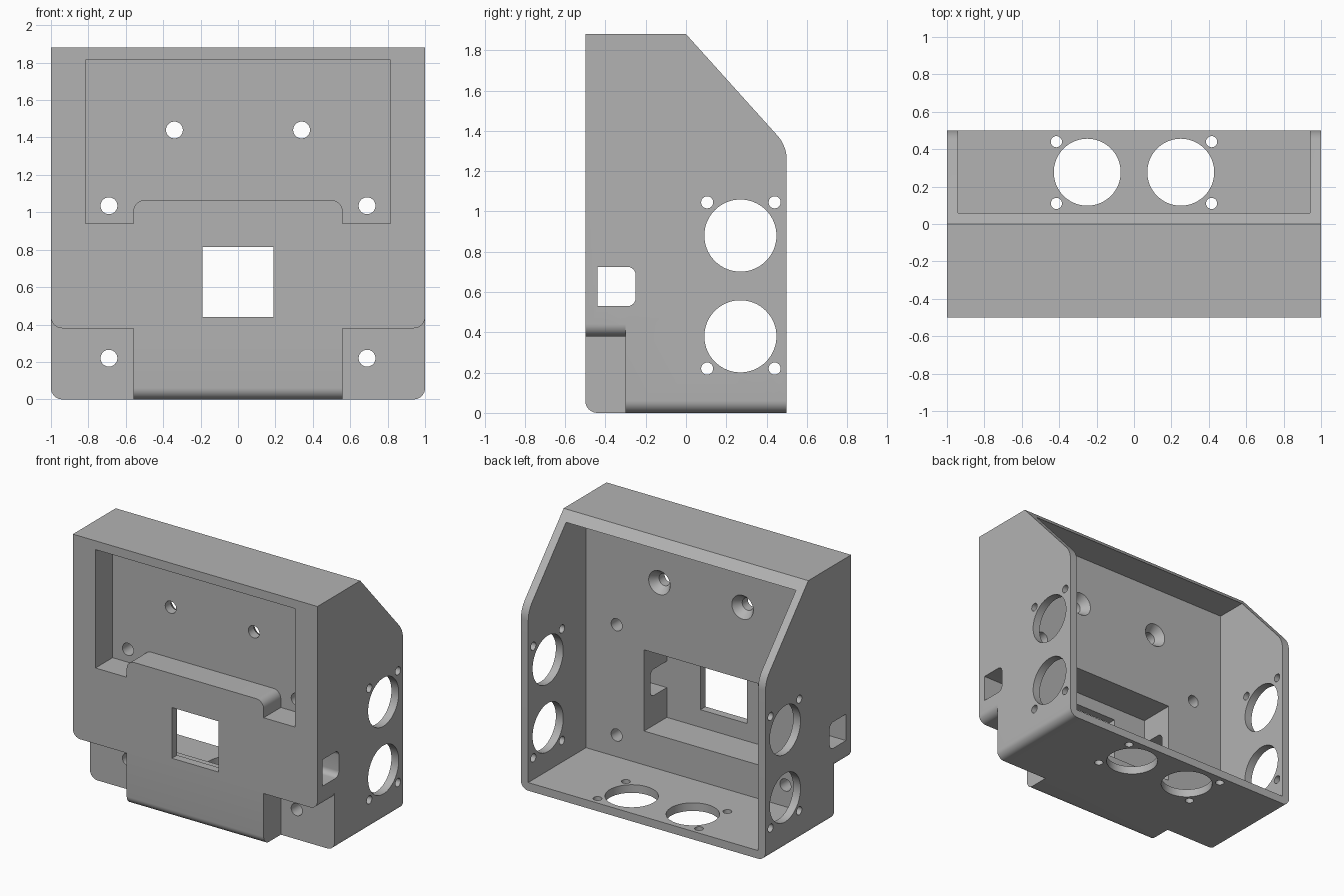
import bpy, bmesh, math
from mathutils import Vector

cube = bpy.data.objects.get("Cube")
if cube:
    bpy.data.objects.remove(cube, do_unlink=True)

grey = bpy.data.materials.new("plain_grey")
grey.use_nodes = True
COLOUR = (0.45, 0.45, 0.45, 1)
grey.diffuse_color = COLOUR
grey.node_tree.nodes["Principled BSDF"].inputs["Base Color"].default_value = COLOUR

PLACE = {"x": lambda a, b, t: (t, a, b),
         "y": lambda a, b, t: (a, t, b),
         "z": lambda a, b, t: (a, b, t)}


def outline(corners, steps=8):
    """Corners are (a, b) or (a, b, tangent length) for a rounded corner."""
    result = []
    for i, corner in enumerate(corners):
        p = Vector(corner[:2])
        if len(corner) == 2:
            result.append(p)
            continue
        u = (Vector(corners[i - 1][:2]) - p).normalized()
        v = (Vector(corners[(i + 1) % len(corners)][:2]) - p).normalized()
        w = math.sin(u.angle(v) / 2)
        for k in range(steps + 1):
            t = k / steps
            b0, b1, b2 = (1 - t) ** 2, 2 * t * (1 - t) * w, t * t
            result.append(p + (u * b0 + v * b2) * corner[2] / (b0 + b1 + b2))
    return result


def circle(a, b, r, sides=48):
    return [Vector((a + r * math.cos(k * math.tau / sides),
                    b + r * math.sin(k * math.tau / sides))) for k in range(sides)]


def box(a0, a1, b0, b1):
    return [(a0, b0), (a1, b0), (a1, b1), (a0, b1)]


def loft(name, axis, start, lo, end, hi):
    """Solid between two matching outlines along an axis."""
    bm = bmesh.new()
    low = [bm.verts.new(PLACE[axis](p[0], p[1], lo)) for p in start]
    high = [bm.verts.new(PLACE[axis](p[0], p[1], hi)) for p in end]
    bm.faces.new(low)
    bm.faces.new(high)
    n = len(low)
    for i in range(n):
        j = (i + 1) % n
        bm.faces.new((low[i], low[j], high[j], high[i]))
    bmesh.ops.recalc_face_normals(bm, faces=bm.faces)
    mesh = bpy.data.meshes.new(name)
    bm.to_mesh(mesh)
    bm.free()
    mesh.materials.append(grey)
    obj = bpy.data.objects.new(name, mesh)
    bpy.context.scene.collection.objects.link(obj)
    return obj


def prism(name, axis, points, lo, hi):
    return loft(name, axis, points, lo, points, hi)


def combine(target, tool, operation="DIFFERENCE"):
    tool.hide_render = True
    mod = target.modifiers.new(tool.name, "BOOLEAN")
    mod.operation, mod.solver, mod.object = operation, "EXACT", tool
    bpy.context.view_layer.objects.active = target
    bpy.ops.object.modifier_apply(modifier=mod.name)
    bpy.data.objects.remove(tool, do_unlink=True)


# Outer shell: side profile crossed with the front outline
housing = prism("housing", "x", outline(
    [(-.5, 0, .06), (.5, 0), (.5, 1.325, .07), (0, 1.88), (-.5, 1.88)]), -1, 1)
combine(housing, prism("front_outline", "y", outline(
    [(-1, 0, .06), (1, 0, .06), (1, 2), (-1, 2)]), -.7, .7), "INTERSECT")

# Open rear cavity
combine(housing, prism("cavity", "y", box(-.94, .94, .06, 1.815), -.175, .7))

# Shallow front recess, with a rounded raised panel left below it
combine(housing, prism("front_recess", "y", outline(
    [(-.815, .94), (-.56, .94), (-.56, 1.065, .06), (.56, 1.065, .06),
     (.56, .94), (.815, .94), (.815, 1.815), (-.815, 1.815)]), -.7, -.3))

# Pocket behind the raised panel, its window and the cable tunnel
combine(housing, prism("pocket", "y", box(-.465, .465, .31, .91), -.44, 0))
combine(housing, prism("window", "y", box(-.19, .19, .44, .815), -.7, -.3))
combine(housing, prism("cable_tunnel", "x", outline(
    [(-.44, .53), (-.25, .53, .04), (-.25, .725, .04), (-.44, .725)]), -1.2, 1.2))

for s in (-1, 1):
    # Lower corner notches
    notch = [Vector((s * p.x, p.y)) for p in outline(
        [(.56, -.2), (1.2, -.2), (1.2, .44), (1, .44)])]
    curve = [Vector((s * (.94 + .06 * math.sin(a)), .44 - .06 * math.cos(a)))
             for a in [k * math.pi / 16 for k in range(7, -1, -1)]]
    combine(housing, prism("corner_notch", "y",
                           notch + curve + [Vector((s * .56, .38))], -.7, -.3))

    # Mounting holes, the upper ones countersunk from the rear
    for x, z in ((.69, 1.035), (.69, .22), (.34, 1.44)):
        combine(housing, prism("mounting_hole", "y", circle(s * x, z, .045), -.4, 0))
    combine(housing, loft("countersink", "y", circle(s * .34, 1.44, .045), -.235,
                          circle(s * .34, 1.44, .095), -.165))

    # Large side ports with their screw holes
    lo, hi = sorted((s * .8, s * 1.2))
    for z in (.38, .88):
        combine(housing, prism("side_port", "x", circle(.27, z, .179, 64), lo, hi))
    for y in (.105, .44):
        for z in (.22, 1.045):
            combine(housing, prism("side_screw", "x", circle(y, z, .03, 24), lo, hi))

    # Floor ports with their screw holes
    combine(housing, prism("floor_port", "z", circle(s * .25, .277, .179, 64), -.2, .2))
    for y in (.11, .44):
        combine(housing, prism("floor_screw", "z", circle(s * .415, y, .03, 24), -.2, .2))

bpy.ops.object.select_all(action="DESELECT")
housing.select_set(True)
bpy.context.view_layer.objects.active = housing
bpy.ops.object.shade_smooth_by_angle(angle=math.radians(30))
